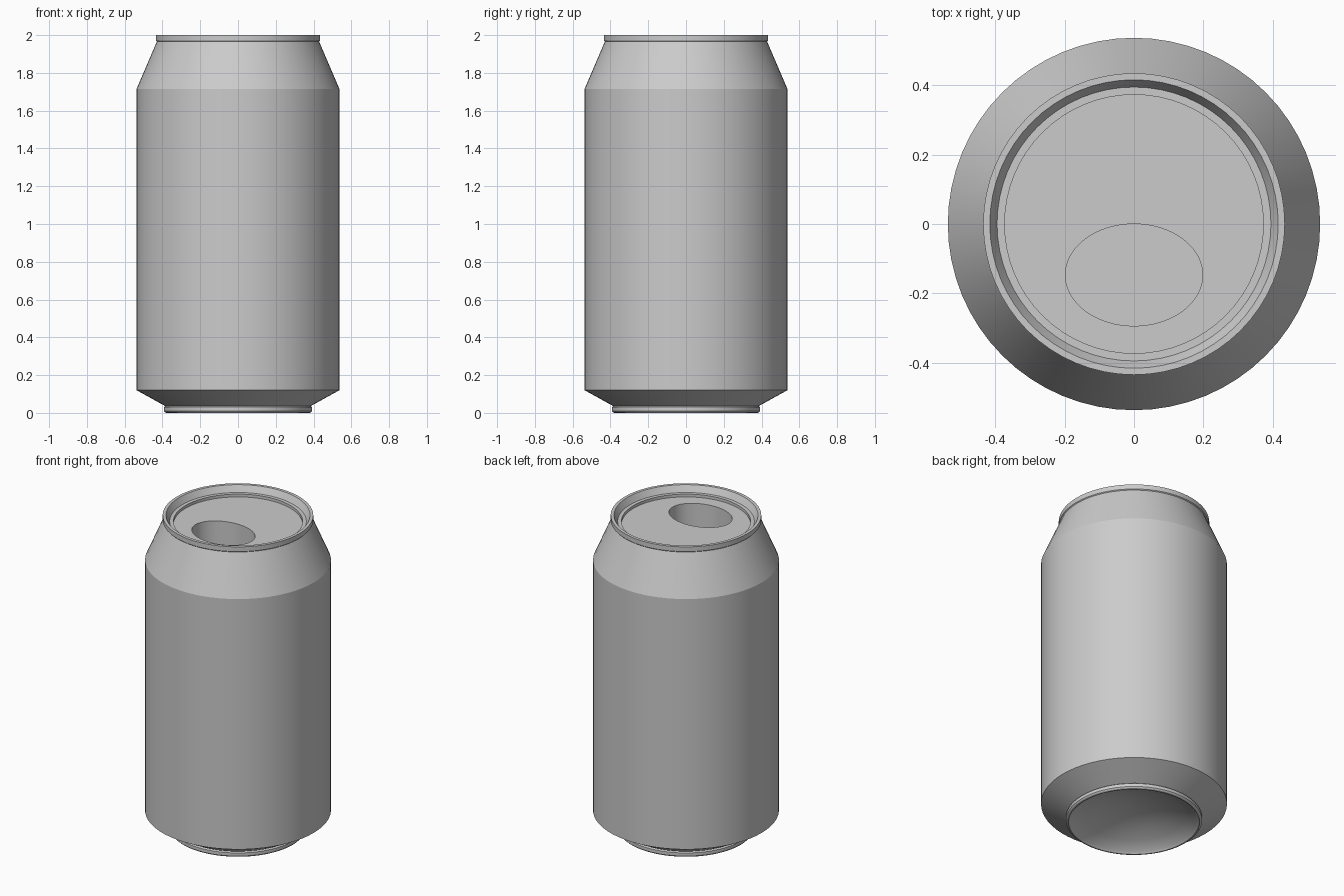
import bpy, bmesh
from math import cos, sin, tau

SEGMENTS = 64

default_cube = bpy.data.objects.get("Cube")
if default_cube:
    bpy.data.objects.remove(default_cube, do_unlink=True)

aluminium = bpy.data.materials.new("plain_grey_metal")
aluminium.use_nodes = True
grey = (0.6, 0.6, 0.6, 1)
aluminium.diffuse_color = grey
aluminium.node_tree.nodes["Principled BSDF"].inputs["Base Color"].default_value = grey


def stack_rings(name, rings, y=0):
    """Closed solid from (x radius, y radius, z) rings, listed upward along the outside."""
    bm = bmesh.new()
    loops = []
    for rx, ry, z in rings:
        angles = [tau * i / SEGMENTS for i in range(SEGMENTS)]
        loops.append([bm.verts.new((rx * cos(a), y + ry * sin(a), z)) for a in angles])
    for low, high in zip(loops, loops[1:]):
        for i in range(SEGMENTS):
            j = (i + 1) % SEGMENTS
            bm.faces.new((low[i], low[j], high[j], high[i]))
    bm.faces.new(loops[0][::-1])
    bm.faces.new(loops[-1])
    bmesh.ops.recalc_face_normals(bm, faces=bm.faces)
    mesh = bpy.data.meshes.new(name)
    bm.to_mesh(mesh)
    bm.free()
    obj = bpy.data.objects.new(name, mesh)
    mesh.materials.append(aluminium)
    bpy.context.collection.objects.link(obj)
    return obj


# Domed underside, from the centre out to the standing rim
rim_inner, dome_height = 0.365, 0.1
dome = [(rim_inner * t, 0.01 + dome_height * (1 - t * t))
        for t in (0.02, 0.2, 0.4, 0.6, 0.8, 1)]

# Standing rim, lower taper, wall and shoulder
outside = [(0.372, 0.002), (0.379, 0), (0.387, 0.003), (0.393, 0.01),
           (0.393, 0.03), (0.385, 0.036),
           (0.537, 0.12), (0.537, 0.715 + 1), (0.43, 1.965)]

# Top lip, sloping inner wall, ledge and sunken lid
top = [(0.435, 1.97), (0.435, 2), (0.416, 2), (0.395, 1.96),
       (0.373, 1.96), (0.373, 1.942)]

can = stack_rings("can_body", [(r, r, z) for r, z in dome + outside + top])

# Oval mouth opening cut into the lid
cutter = stack_rings("mouth_cutter", [(0.198, 0.147, 1.7), (0.198, 0.147, 2.1)], y=-0.147)
cutter.hide_render = True
cut = can.modifiers.new("mouth_opening", "BOOLEAN")
cut.operation = "DIFFERENCE"
cut.solver = "EXACT"
cut.object = cutter

bpy.ops.object.select_all(action="DESELECT")
can.select_set(True)
bpy.context.view_layer.objects.active = can
bpy.ops.object.modifier_apply(modifier=cut.name)
bpy.data.objects.remove(cutter, do_unlink=True)
bpy.ops.object.shade_smooth_by_angle(angle=0.4)
